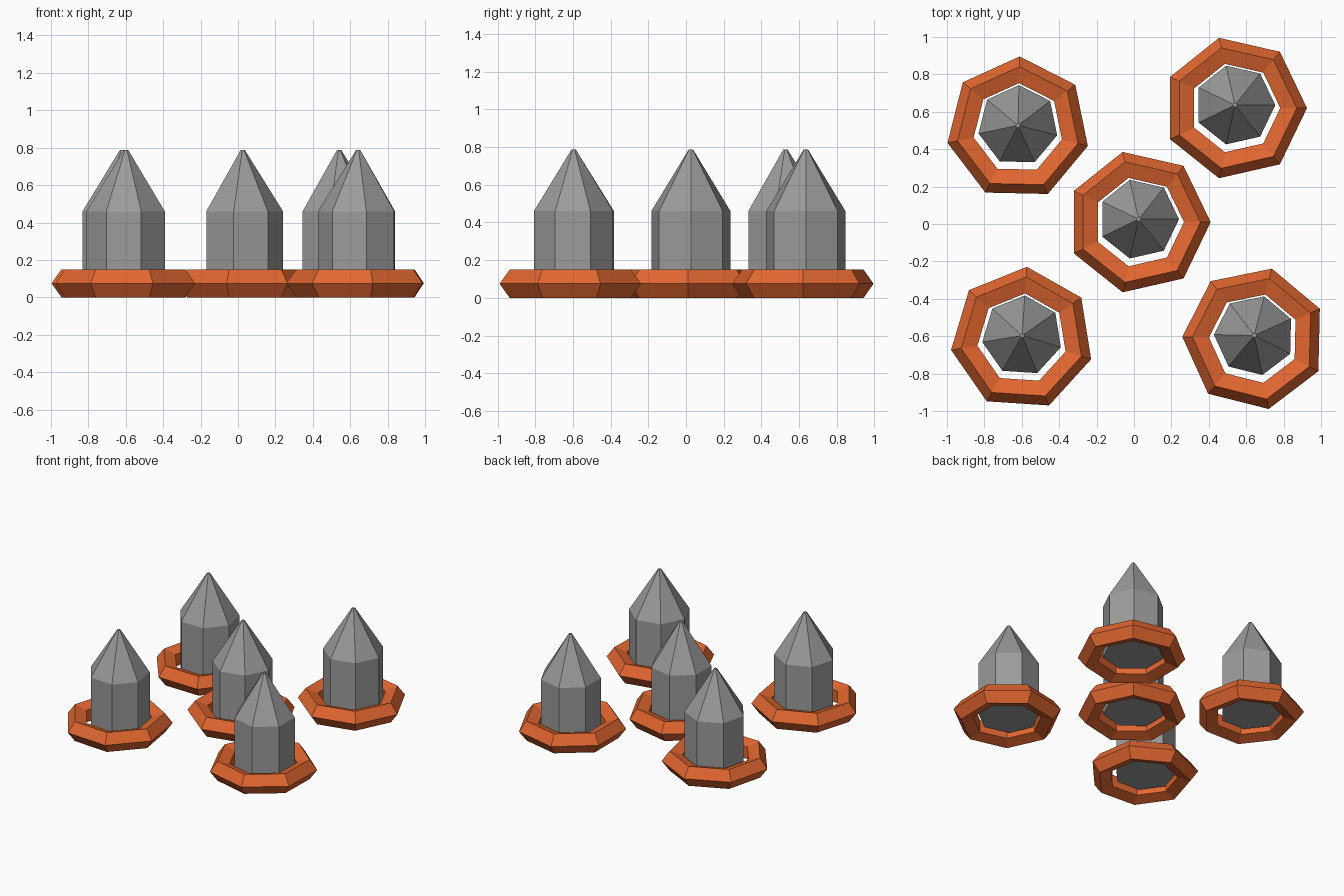
import bpy, math

if "Cube" in bpy.data.objects:
    bpy.data.objects.remove(bpy.data.objects["Cube"])

SIDES = 7


def material(name, rgb):
    m = bpy.data.materials.new(name)
    m.diffuse_color = (*rgb, 1)
    m.use_nodes = True
    m.node_tree.nodes["Principled BSDF"].inputs["Base Color"].default_value = m.diffuse_color
    return m


orange = material("orange", (0.76, 0.135, 0.03))
grey = material("grey", (0.33, 0.33, 0.33))


def lathe(name, profile, closed, loc, rot, mat):
    """Revolve (radius, z) points round z; closed joins last to first, otherwise cap the ends."""
    n = len(profile)
    verts = [(r * math.cos(math.tau * i / SIDES), r * math.sin(math.tau * i / SIDES), z)
             for i in range(SIDES) for r, z in profile]
    faces = []
    for i in range(SIDES):
        j = (i + 1) % SIDES
        for k in range(n if closed else n - 1):
            l = (k + 1) % n
            faces.append((i * n + k, j * n + k, j * n + l, i * n + l))
    if not closed:
        faces.append([i * n for i in reversed(range(SIDES))])
        faces.append([i * n + n - 1 for i in range(SIDES)])
    mesh = bpy.data.meshes.new(name)
    mesh.from_pydata(verts, [], faces)
    mesh.materials.append(mat)
    ob = bpy.data.objects.new(name, mesh)
    ob.location = loc
    ob.rotation_euler.z = math.radians(rot)
    bpy.context.collection.objects.link(ob)


# ring cross-section: five-sided, point facing outward
MINOR = 0.0789
ring = [(0.306 + MINOR * math.cos(math.tau * k / 5),
         0.075 + MINOR * math.sin(math.tau * k / 5)) for k in range(5)]
# straight body with a pointed top
spike = [(0.2157, 0.05), (0.2157, 0.46), (0.012, 0.787)]

# x, ring y, turn in degrees
units = [(-0.62, 0.511, 37.3), (0.54, 0.62, 0), (0.025, 0.01, 0),
         (-0.598, -0.613, 34.8), (0.643, -0.612, 24.4)]
for x, y, turn in units:
    lathe("base_ring", ring, True, (x, y, 0), turn, orange)
    lathe("spike", spike, False, (x, y + 0.016, 0), turn, grey)
